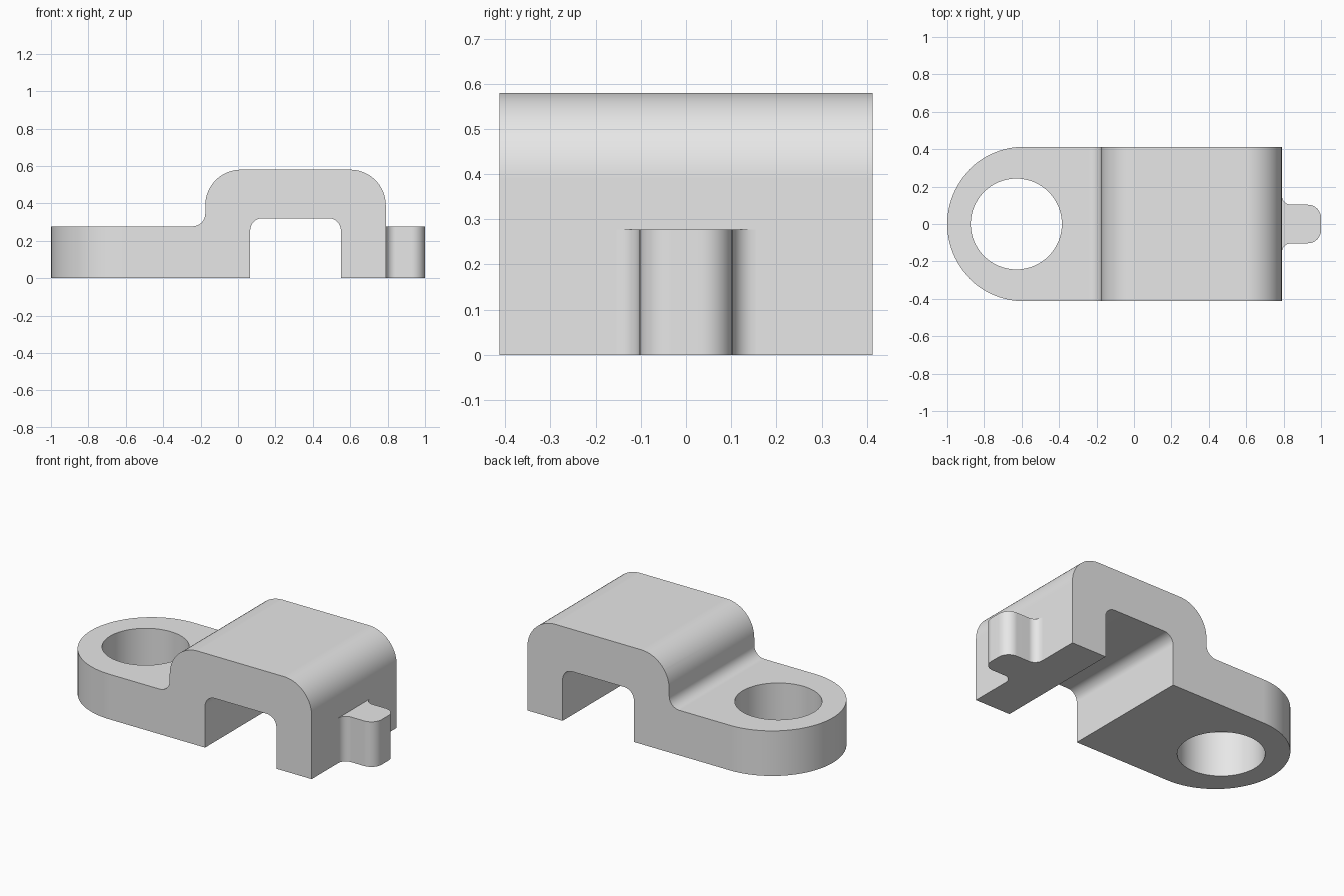
import bpy
import bmesh
import math
from mathutils import Vector

if "Cube" in bpy.data.objects:
    bpy.data.objects.remove(bpy.data.objects["Cube"])

GREY = bpy.data.materials.new("light_grey")
GREY.use_nodes = True
GREY.diffuse_color = (0.8, 0.8, 0.8, 1)
GREY.node_tree.nodes["Principled BSDF"].inputs["Base Color"].default_value = (0.8, 0.8, 0.8, 1)

HALF = 0.413      # half the width of the body
LUG = 0.277       # height of the lug and the tab


def rounded(corners):
    """Outline from (a, b, radius) corners, each filleted by a tangent arc."""
    points = []
    for i, (a, b, r) in enumerate(corners):
        p = Vector((a, b))
        if r == 0:
            points.append(p)
            continue
        u = (Vector(corners[i - 1][:2]) - p).normalized()
        v = (Vector(corners[(i + 1) % len(corners)][:2]) - p).normalized()
        half = u.angle(v) / 2
        centre = p + (u + v).normalized() * r / math.sin(half)
        start = p + u * r / math.tan(half) - centre
        end = p + v * r / math.tan(half) - centre
        sweep = start.angle(end)
        steps = max(8, round(r * 80))
        for k in range(steps + 1):
            t = k / steps
            points.append(centre + (start * math.sin((1 - t) * sweep)
                                    + end * math.sin(t * sweep)) / math.sin(sweep))
    return points


def prism(name, outline, place, low, high):
    """Extrude an outline between two levels; place maps (a, b, level) to xyz."""
    bm = bmesh.new()
    face = bm.faces.new([bm.verts.new(place(p.x, p.y, low)) for p in outline])
    top = bmesh.ops.extrude_face_region(bm, geom=[face])["geom"]
    shift = Vector(place(0, 0, high)) - Vector(place(0, 0, low))
    bmesh.ops.translate(bm, vec=shift,
                        verts=[g for g in top if isinstance(g, bmesh.types.BMVert)])
    bmesh.ops.remove_doubles(bm, verts=bm.verts, dist=0.0002)
    bmesh.ops.recalc_face_normals(bm, faces=bm.faces)
    mesh = bpy.data.meshes.new(name)
    bm.to_mesh(mesh)
    bm.free()
    mesh.materials.append(GREY)
    obj = bpy.data.objects.new(name, mesh)
    bpy.context.collection.objects.link(obj)
    return obj


def cut(obj, tool, operation):
    tool.hide_render = True
    mod = obj.modifiers.new(tool.name, "BOOLEAN")
    mod.operation, mod.object, mod.solver = operation, tool, "EXACT"
    bpy.context.view_layer.objects.active = obj
    bpy.ops.object.modifier_apply(modifier=mod.name)
    bpy.data.objects.remove(tool)


def finish(obj):
    bpy.ops.object.select_all(action="DESELECT")
    obj.select_set(True)
    bpy.context.view_layer.objects.active = obj
    bpy.ops.object.shade_smooth_by_angle(angle=math.radians(30))
    mod = obj.modifiers.new("even_shading", "WEIGHTED_NORMAL")
    mod.keep_sharp = True


def side(a, b, level):
    return (a, level, b)


def plan(a, b, level):
    return (a, b, level)


# Body: flat lug stepping up into a bridge over a slot
profile = rounded([
    (-1.05, 0, 0), (0.065, 0, 0), (0.065, 0.32, 0.065), (0.55, 0.32, 0.065),
    (0.55, 0, 0), (0.79, 0, 0), (0.79, 0.58, 0.19), (-0.175, 0.58, 0.19),
    (-0.175, LUG, 0.068), (-1.05, LUG, 0)])
body = prism("clamp_body", profile, side, -HALF, HALF)

# Half-round end of the lug
end_arc = [Vector((HALF - 1 + HALF * math.cos(t), HALF * math.sin(t)))
           for t in (math.pi * (0.5 + k / 48) for k in range(49))]
footprint = [Vector((0.9, -HALF)), Vector((0.9, HALF))] + end_arc
cut(body, prism("footprint_cutter", footprint, plan, -0.2, 0.8), "INTERSECT")

# Bolt hole through the lug
ring = [Vector((-0.628 + 0.243 * math.cos(t), 0.243 * math.sin(t)))
        for t in (math.tau * k / 64 for k in range(64))]
cut(body, prism("hole_cutter", ring, plan, -0.2, 0.8), "DIFFERENCE")
finish(body)

# Locating tab with flared root and rounded nose
lower = [(0.79, -0.155, 0), (0.79, -0.103, 0.051), (1, -0.103, 0.07)]
upper = [(a, -b, r) for a, b, r in reversed(lower)]
tab = prism("locating_tab", rounded(lower + upper), plan, 0, LUG)
finish(tab)
